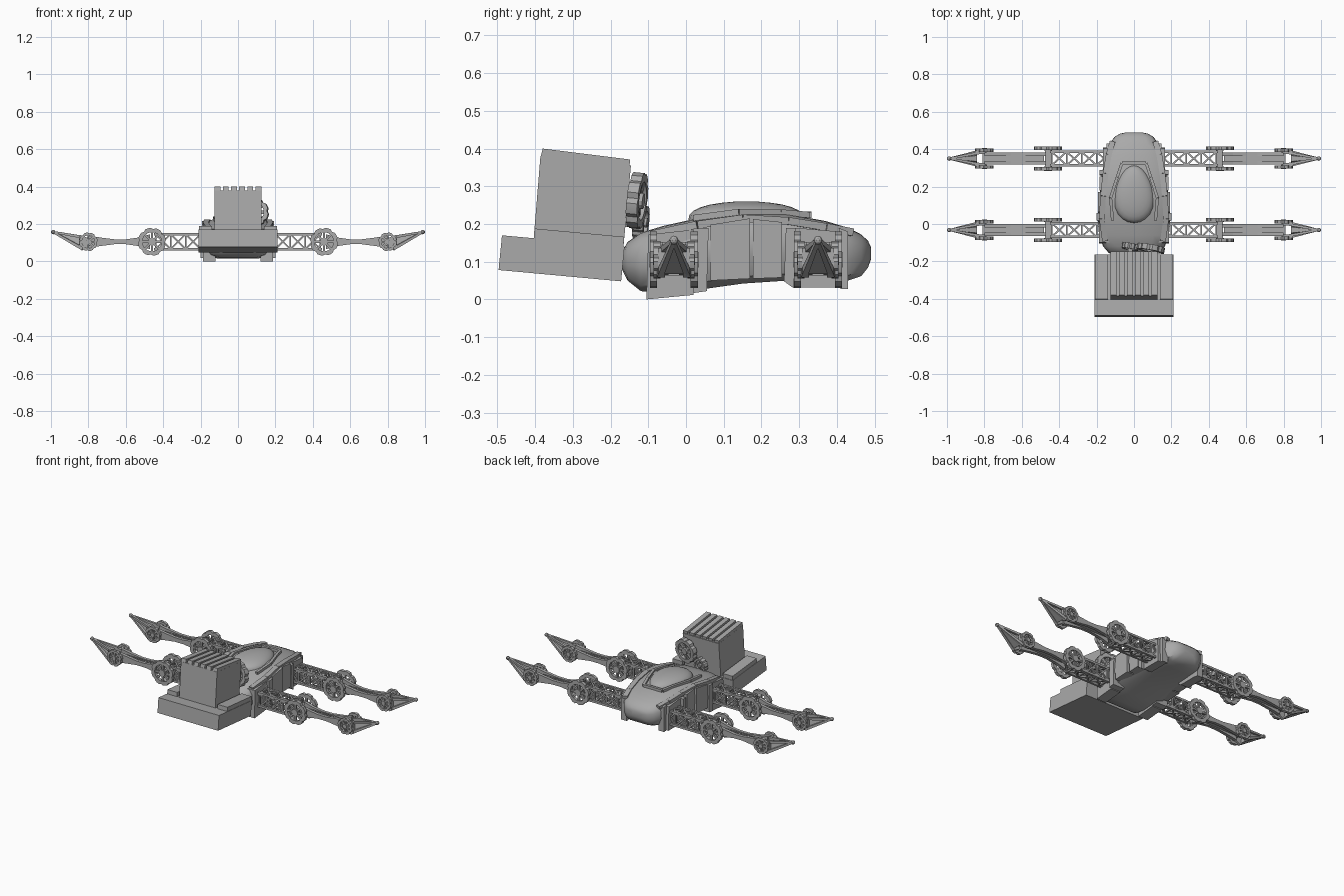
import bpy, bmesh, math
from mathutils import Vector, Matrix

if "Cube" in bpy.data.objects:
    bpy.data.objects.remove(bpy.data.objects["Cube"])

grey = bpy.data.materials.new("metal grey")
grey.diffuse_color = (0.40, 0.40, 0.40, 1)
grey.use_nodes = True
grey.node_tree.nodes["Principled BSDF"].inputs["Base Color"].default_value = grey.diffuse_color


def finish(name, bm, smooth=None, mirror=False):
    bmesh.ops.recalc_face_normals(bm, faces=bm.faces)
    me = bpy.data.meshes.new(name)
    bm.to_mesh(me)
    bm.free()
    me.materials.append(grey)
    ob = bpy.data.objects.new(name, me)
    bpy.context.collection.objects.link(ob)
    if smooth:
        bpy.ops.object.select_all(action='DESELECT')
        ob.select_set(True)
        bpy.context.view_layer.objects.active = ob
        bpy.ops.object.shade_smooth_by_angle(angle=math.radians(smooth))
    if mirror:
        ob.modifiers.new("mirror", 'MIRROR').use_mirror_merge = False
    return ob


def skin(bm, rings, cap=True):
    """Loft through closed rings of points."""
    vs = [[bm.verts.new(p) for p in r] for r in rings]
    n = len(vs[0])
    for a, b in zip(vs, vs[1:]):
        for i in range(n):
            bm.faces.new((a[i], a[(i + 1) % n], b[(i + 1) % n], b[i]))
    if cap:
        bm.faces.new(vs[0])
        bm.faces.new(vs[-1][::-1])


def prism_x(bm, pts, x0, x1):
    skin(bm, [[(x, y, z) for y, z in pts] for x in (x0, x1)])


def prism_y(bm, pts, y0, y1):
    skin(bm, [[(x, y, z) for x, z in pts] for y in (y0, y1)])


def bar(bm, a, b, w=0.01, h=None, w_end=None):
    a, b = Vector(a), Vector(b)
    h = h or w
    k = (w_end or w) / w
    d = (b - a).normalized()
    s = d.cross(Vector((0, 0, 1)))
    s = s.normalized() if s.length > 1e-3 else Vector((1, 0, 0))
    u = s.cross(d)
    corner = [(-1, -1), (1, -1), (1, 1), (-1, 1)]
    skin(bm, [[p + s * i * w / 2 * f + u * j * h / 2 * f for i, j in corner]
              for p, f in ((a, 1), (b, k))])


def wheel(bm, c, r, t, m=None):
    """Notched rim with spokes and a hub, axle along y."""
    m = Matrix.Translation(c) @ (m or Matrix())
    n = 32
    rings = []
    for i in range(n):
        a = 2 * math.pi * (i + 0.5) / n
        ro, ri = r * (0.9 if i % 4 < 1 else 1), r * 0.68
        rings.append([m @ Vector((q * math.cos(a), y, q * math.sin(a)))
                      for q, y in ((ri, -t / 2), (ro, -t / 2), (ro, t / 2), (ri, t / 2))])
    skin(bm, rings + rings[:1], cap=False)
    bmesh.ops.remove_doubles(bm, verts=bm.verts, dist=1e-6)
    for i in range(8):
        a = math.pi * i / 4
        d = Vector((math.cos(a), 0, math.sin(a)))
        bar(bm, m @ (d * r * 0.15), m @ (d * r * 0.75), r * 0.16, t * 0.6)
    bmesh.ops.create_cone(bm, cap_ends=True, segments=12, radius1=r * 0.28, radius2=r * 0.28,
                          depth=t * 1.2, matrix=m @ Matrix.Rotation(math.pi / 2, 4, 'X'))


# Hull: lofted stations (y, half width, bottom, top)
half = [(0, 0), (0.6, 0), (0.86, 0.1), (1, 0.4), (0.98, 0.72), (0.86, 0.9), (0.55, 0.99), (0, 1)]
outline = half + [(-x, z) for x, z in half[-2:0:-1]]
stations = [(-0.17, 0.10, 0.08, 0.125), (-0.155, 0.135, 0.05, 0.152), (-0.12, 0.165, 0.022, 0.177),
            (-0.06, 0.187, 0.016, 0.195), (0.03, 0.195, 0.025, 0.215), (0.15, 0.185, 0.042, 0.236),
            (0.27, 0.172, 0.05, 0.226), (0.37, 0.15, 0.05, 0.208), (0.43, 0.13, 0.05, 0.19),
            (0.465, 0.105, 0.062, 0.172), (0.483, 0.075, 0.085, 0.155), (0.49, 0.04, 0.105, 0.14)]
bm = bmesh.new()
skin(bm, [[(x * w, y, b + z * (t - b)) for x, z in outline] for y, w, b, t in stations])
finish("hull", bm, 35)

# Canopy bubble
bm = bmesh.new()
bmesh.ops.create_uvsphere(bm, u_segments=24, v_segments=14, radius=1)
for v in bm.verts:
    x, y, z = v.co
    v.co = (x * (0.108 - 0.02 * y), 0.16 + 0.155 * y, 0.205 + math.copysign(abs(z) ** 0.7, z) * 0.055)
finish("canopy", bm, 40)

# Raised frame around the canopy, and shoulder ridges along the hull
bm = bmesh.new()
frame = [(0, 0.325, 0.225), (0.065, 0.325, 0.224), (0.09, 0.25, 0.231), (0.125, 0.14, 0.232),
         (0.115, 0.02, 0.216)]
shoulder = [(0.115, 0.44, 0.178), (0.135, 0.37, 0.192), (0.152, 0.27, 0.208), (0.165, 0.15, 0.215),
            (0.172, 0.03, 0.198), (0.155, -0.09, 0.172)]
for path, w, h in ((frame, 0.016, 0.016), (shoulder, 0.03, 0.02)):
    for a, b in zip(path, path[1:]):
        bar(bm, a, b, w, h)
finish("canopy_frame", bm, mirror=True)

# Side doors and hip housings
bm = bmesh.new()
prism_x(bm, [(0.065, 0.05), (0.17, 0.055), (0.17, 0.215), (0.065, 0.198)], 0.12, 0.193)
prism_x(bm, [(0.178, 0.055), (0.255, 0.058), (0.255, 0.205), (0.178, 0.213)], 0.12, 0.184)
finish("side_doors", bm, mirror=True)
bm = bmesh.new()
prism_x(bm, [(-0.105, 0), (0.02, 0.012), (0.02, 0.185), (-0.1, 0.172)], 0.12, 0.188)
prism_x(bm, [(0.02, 0.017), (0.055, 0.022), (0.06, 0.19), (0.02, 0.188)], 0.12, 0.2)
prism_x(bm, [(0.26, 0.048), (0.285, 0.03), (0.29, 0.19), (0.265, 0.19)], 0.11, 0.185)
prism_x(bm, [(0.285, 0.032), (0.41, 0.032), (0.405, 0.18), (0.29, 0.19)], 0.11, 0.165)
prism_x(bm, [(0.41, 0.028), (0.43, 0.028), (0.43, 0.18), (0.405, 0.19)], 0.11, 0.148)
finish("hip_housings", bm, mirror=True)

# Front tray with raised side panels
bm = bmesh.new()
prism_x(bm, [(-0.497, 0.078), (-0.172, 0.048), (-0.163, 0.14), (-0.488, 0.17)], -0.21, 0.21)
finish("tray", bm)
bm = bmesh.new()
prism_x(bm, [(-0.404, 0.16), (-0.166, 0.138), (-0.164, 0.166), (-0.402, 0.188)], 0.14, 0.208)
finish("tray_panels", bm, mirror=True)

# Engine block with cooling fins
bm = bmesh.new()
prism_x(bm, [(-0.404, 0.16), (-0.166, 0.138), (-0.146, 0.355), (-0.386, 0.38)], -0.125, 0.125)
finish("engine_block", bm)
bm = bmesh.new()
for i in range(6):
    x = -0.109 + i * 0.0436
    prism_x(bm, [(-0.386, 0.376), (-0.15, 0.352), (-0.148, 0.371), (-0.38, 0.4)], x - 0.0155, x + 0.0155)
finish("cooling_fins", bm)

# Pulley wheels behind the engine
bm = bmesh.new()
turn = Matrix.Rotation(-0.18, 4, 'Z') @ Matrix.Rotation(-0.1, 4, 'X')
wheel(bm, (0.09, -0.13, 0.262), 0.075, 0.03, turn)
wheel(bm, (-0.02, -0.12, 0.205), 0.045, 0.03, turn)
bar(bm, (0.09, -0.17, 0.262), (0.09, -0.12, 0.262), 0.03)
bar(bm, (-0.02, -0.17, 0.205), (-0.02, -0.11, 0.205), 0.025)
finish("pulleys", bm, 25)


def leg(tag, cy):
    # Inner truss: chords, posts and crossed braces
    bm = bmesh.new()
    zs, ys = (0.066, 0.146), (-0.036, 0.036)
    xs = [0.12 + 0.08 * i for i in range(5)]
    for y in ys:
        for z in zs:
            bar(bm, (xs[0], y, z), (0.45, y, z), 0.013)
    for i, x in enumerate(xs):
        for s in (0, 1):
            bar(bm, (x, ys[s], zs[0]), (x, ys[s], zs[1]), 0.009)
            bar(bm, (x, ys[0], zs[s]), (x, ys[1], zs[s]), 0.009)
            if i < 4:
                for k in (0, 1):
                    bar(bm, (x, ys[s], zs[k]), (xs[i + 1], ys[s], zs[1 - k]), 0.009)
                    bar(bm, (x, ys[k], zs[s]), (xs[i + 1], ys[1 - k], zs[s]), 0.009)
    parts = [finish(tag + "_truss", bm, mirror=True)]
    # Knee and ankle wheels with their axles
    bm = bmesh.new()
    for x, r, off, t in ((0.46, 0.075, 0.054, 0.019), (0.80, 0.05, 0.045, 0.018)):
        for s in (-1, 1):
            wheel(bm, (x, s * off, 0.105), r, t)
        bar(bm, (x, -off, 0.105), (x, off, 0.105), r * 0.45)
    parts.append(finish(tag + "_joints", bm, 25, mirror=True))
    # Waisted middle link: two side plates, core and toothed rack
    bm = bmesh.new()
    top = [(0.47, 0.145), (0.53, 0.128), (0.6, 0.118), (0.66, 0.118), (0.73, 0.127), (0.80, 0.138)]
    plate = top + [(x, 0.21 - z) for x, z in top[::-1]]
    for s in (-1, 1):
        prism_y(bm, plate, s * 0.033, s * 0.014)
    prism_y(bm, [(0.48, 0.098), (0.8, 0.098), (0.8, 0.113), (0.48, 0.113)], -0.014, 0.014)
    for i in range(16):
        x = 0.5 + i * 0.018
        bar(bm, (x, -0.006, 0.114), (x, 0.006, 0.114), 0.008)
    parts.append(finish(tag + "_link", bm, mirror=True))
    # Pointed foot: base yoke, solid spike and converging struts
    bm = bmesh.new()
    tip = Vector((0.988, 0, 0.157))
    for s in (-1, 1):
        prism_y(bm, [(0.79, 0.085), (0.835, 0.058), (0.85, 0.07), (0.85, 0.136), (0.79, 0.125)],
                s * 0.042, s * 0.024)
        bar(bm, (0.83, s * 0.037, 0.067), tip, 0.017, w_end=0.011)
        bar(bm, (0.83, s * 0.03, 0.13), tip, 0.015, w_end=0.011)
    base = [(0.84, y, z) for y, z in ((-0.026, 0.068), (0.026, 0.068), (0.016, 0.125), (-0.016, 0.125))]
    skin(bm, [base, [Vector(p).lerp(tip, 0.75) for p in base]])
    bmesh.ops.create_icosphere(bm, subdivisions=2, radius=0.012, matrix=Matrix.Translation(tip))
    parts.append(finish(tag + "_foot", bm, mirror=True))
    for p in parts:
        p.location.y = cy


leg("front_leg", -0.032)
leg("rear_leg", 0.35)
